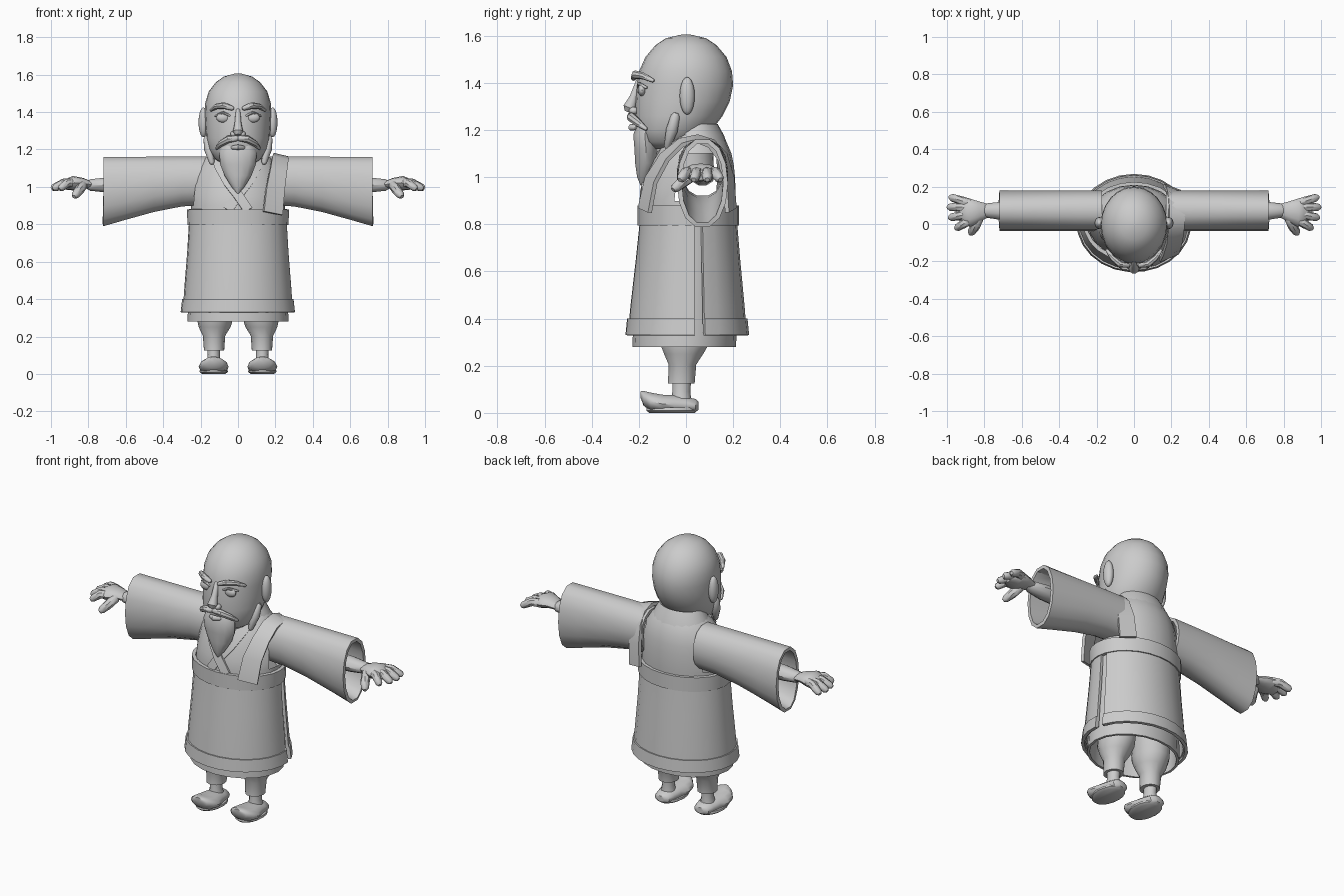
import bpy, bmesh, math
from mathutils import Vector

if "Cube" in bpy.data.objects:
    bpy.data.objects.remove(bpy.data.objects["Cube"])

grey = bpy.data.materials.new("plain_grey")
grey.diffuse_color = (0.6, 0.6, 0.6, 1)
grey.use_nodes = True
grey.node_tree.nodes["Principled BSDF"].inputs["Base Color"].default_value = grey.diffuse_color


def finish(name, bm, thick=0):
    bmesh.ops.recalc_face_normals(bm, faces=bm.faces)
    me = bpy.data.meshes.new(name)
    bm.to_mesh(me)
    bm.free()
    me.materials.append(grey)
    ob = bpy.data.objects.new(name, me)
    bpy.context.collection.objects.link(ob)
    if thick:
        m = ob.modifiers.new("thickness", 'SOLIDIFY')
        m.thickness = thick
        m.offset = -1
    return ob


def loft(name, rings, cap=True, closed=True, thick=0, cut=None):
    bm = bmesh.new()
    vs = [[bm.verts.new(p) for p in r] for r in rings]
    n = len(vs[0])
    for a, b in zip(vs, vs[1:]):
        for i in range(n if closed else n - 1):
            j = (i + 1) % n
            bm.faces.new((a[i], a[j], b[j], b[i]))
    if cap:
        bm.faces.new(vs[0])
        bm.faces.new(vs[-1])
    if cut:
        gone = [f for f in bm.faces if cut(f.calc_center_median())]
        bmesh.ops.delete(bm, geom=gone, context='FACES')
    return finish(name, bm, thick)


def oval(z, cy, rx, ry, n=20, cx=0, a0=0, a1=360):
    """Horizontal ring, or an arc when the angles do not close."""
    full = a1 - a0 == 360
    count = n if full else n + 1
    angles = [math.radians(a0 + (a1 - a0) * i / n) for i in range(count)]
    return [(cx + rx * math.cos(a), cy + ry * math.sin(a), z) for a in angles]


def tube(name, pts, radii, n=10, flat=1.0):
    """Round-ended tube along a path; flat squashes its vertical thickness."""
    pts = [Vector(p) for p in pts]
    d0 = (pts[0] - pts[1]).normalized()
    d1 = (pts[-1] - pts[-2]).normalized()
    ends = radii[0], radii[-1]
    pts = [pts[0] + d0 * ends[0] * .7] + pts + [pts[-1] + d1 * ends[1] * .7]
    radii = [ends[0] * .5] + list(radii) + [ends[1] * .5]
    rings = []
    for i, p in enumerate(pts):
        d = (pts[min(i + 1, len(pts) - 1)] - pts[max(i - 1, 0)]).normalized()
        up = Vector((0, 0, 1)) if abs(d.z) < .8 else Vector((0, 1, 0))
        side = d.cross(up).normalized()
        up = side.cross(d)
        rings.append([p + radii[i] * (side * math.cos(t) + up * flat * math.sin(t))
                      for t in (math.tau * k / n for k in range(n))])
    return loft(name, rings)


def ball(name, c, r, n=16):
    bm = bmesh.new()
    bmesh.ops.create_uvsphere(bm, u_segments=n, v_segments=10, radius=1)
    for v in bm.verts:
        v.co = Vector((c[i] + r[i] * v.co[i] for i in range(3)))
    return finish(name, bm)


# Head: stacked ovals (height, centre y, half width, half depth)
HEAD = [(1.605, 0, .02, .02), (1.59, 0, .075, .085), (1.56, 0, .118, .13),
        (1.51, 0, .157, .172), (1.45, -.002, .175, .197), (1.39, -.005, .178, .205),
        (1.32, -.015, .174, .2), (1.26, -.03, .17, .185), (1.2, -.05, .155, .16),
        (1.15, -.07, .125, .125), (1.12, -.07, .08, .08)]
loft("head", [oval(*h, n=24) for h in HEAD])
loft("neck", [oval(1.22, .01, .1, .1), oval(1.0, .03, .1, .09)])
loft("beard", [oval(*b, n=14) for b in [
    (1.22, -.165, .09, .045), (1.18, -.175, .1, .05), (1.12, -.17, .095, .05),
    (1.06, -.17, .072, .047), (1.0, -.18, .035, .028), (.965, -.188, .005, .005)]])
tube("nose", [(0, -.2, 1.41), (0, -.222, 1.34), (0, -.24, 1.295)], [.012, .018, .028])
tube("lower_lip", [(-.03, -.215, 1.21), (0, -.23, 1.212), (.03, -.215, 1.21)],
     [.01, .015, .01])
for s, side in ((-1, "right"), (1, "left")):
    ball(side + "_nostril", (s * .024, -.222, 1.282), (.017, .02, .016))
    ball(side + "_eye", (s * .08, -.187, 1.37), (.036, .018, .026))
    tube(side + "_eyelid", [(s * .042, -.2, 1.38), (s * .08, -.2, 1.397),
                            (s * .12, -.168, 1.38)], [.006, .008, .006], 8)
    tube(side + "_brow", [(s * .03, -.222, 1.42), (s * .075, -.215, 1.435),
                          (s * .115, -.182, 1.43), (s * .145, -.14, 1.41)],
         [.012, .018, .015, .008], 8)
    tube(side + "_moustache", [(s * .005, -.235, 1.26), (s * .05, -.232, 1.255),
                               (s * .09, -.205, 1.232), (s * .115, -.17, 1.205)],
         [.015, .02, .017, .008], 8)
    ball(side + "_ear", (s * .185, .005, 1.345), (.026, .032, .08))
    tube(side + "_sideburn", [(s * .165, -.045, 1.26), (s * .155, -.06, 1.2),
                              (s * .14, -.08, 1.13)], [.02, .026, .014])

# Upper robe: hollow, with openings into the sleeves
TORSO = [(.8, .01, .25, .195), (.9, .012, .25, .198), (.95, .016, .247, .194),
         (1.0, .022, .24, .186), (1.05, .028, .23, .175), (1.1, .035, .212, .158),
         (1.15, .04, .18, .132), (1.19, .045, .14, .1)]
loft("upper_robe", [oval(*t) for t in TORSO], cap=False,
     cut=lambda c: abs(c.x) > .17 and -.03 < c.y < .14 and .9 < c.z < 1.09)


def chest(x, z, lift=.012):
    """Point just in front of the upper robe."""
    for a, b in zip(TORSO, TORSO[1:]):
        if z <= b[0] or b is TORSO[-1]:
            t = (z - a[0]) / (b[0] - a[0])
            cy, rx, ry = (a[i] + (b[i] - a[i]) * t for i in (1, 2, 3))
            k = max(0, 1 - (x / rx) ** 2)
            return (x, cy - ry * math.sqrt(k) - lift, z)


# Collar: back band and two crossing front strips
loft("collar_band", [oval(1.14, .045, .175, .13, 16, 0, -25, 205),
                     oval(1.18, .045, .155, .115, 16, 0, -25, 205),
                     oval(1.225, .04, .13, .095, 16, 0, -25, 205)],
     cap=False, closed=False, thick=.015)
for s, side, lift in ((1, "right", .016), (-1, "left", .008)):
    path = [(-.125, 1.18), (-.1, 1.11), (-.055, 1.03), (0, .96), (.055, .88)]
    loft(side + "_collar_strip",
         [[chest(s * (x - .022), z - .015, lift), chest(s * (x + .022), z + .01, lift)]
          for x, z in path], cap=False, closed=False, thick=.012)

# Shoulder strap on one side only
STRAP = [(.14, .24, -.205, .87), (.155, .25, -.175, 1.0), (.175, .262, -.11, 1.1),
         (.185, .27, -.03, 1.165), (.19, .275, .05, 1.182), (.188, .272, .12, 1.16),
         (.18, .265, .175, 1.1), (.17, .255, .205, 1.0), (.16, .25, .215, .87)]
loft("shoulder_strap", [[(a, y, z), (b, .035 + (y - .035) * .82, z - .02)]
                        for a, b, y, z in STRAP], cap=False, closed=False, thick=.018)

# Skirt: inner layer, outer wrap with a slit, waistband and hem
loft("under_skirt", [oval(.28, -.008, .27, .22), oval(.34, -.005, .268, .22),
                     oval(.6, .005, .252, .205), oval(.84, .01, .245, .19)],
     cap=False, thick=.015)
A0, A1 = 17, 367
loft("outer_wrap", [oval(z, cy, rx, ry, 24, 0, A0, A1) for z, cy, rx, ry in [
    (.34, .005, .295, .252), (.45, .006, .288, .243), (.65, .008, .272, .222),
    (.82, .01, .262, .206)]], cap=False, closed=False, thick=.015)
loft("waistband", [oval(.795, .01, .27, .215, 24), oval(.88, .01, .273, .215, 24)],
     cap=False, thick=.02)
loft("hem_band", [oval(.33, .005, .307, .263, 24, 0, A0, A1),
                  oval(.4, .005, .299, .256, 24, 0, A0, A1)],
     cap=False, closed=False, thick=.018)


# Sleeves, arms and hands
def sleeve_ring(x, low, high, n=14):
    out = []
    for k in range(n):
        t = math.tau * k / n
        c, q = math.cos(t), math.sin(t)
        y = .07 + .108 * math.copysign(abs(c) ** .85, c)
        out.append((x, y, (low + high) / 2 + (high - low) / 2 * q))
    return out


FINGERS = [(.11, .975, .142), (.09, .985, .09), (.055, .978, .035), (.02, .945, -.02)]
for s, side in ((-1, "right"), (1, "left")):
    loft(side + "_sleeve", [sleeve_ring(s * x, lo, 1.165) for x, lo in
                            [(.17, .9), (.3, .892), (.45, .862), (.6, .82), (.72, .785)]],
         cap=False, thick=.02)
    tube(side + "_arm", [(s * .5, .07, 1.01), (s * .7, .07, 1.01), (s * .79, .072, 1.01)],
         [.055, .05, .038], flat=.85)
    tube(side + "_palm", [(s * .78, .072, 1.01), (s * .83, .068, 1.02),
                          (s * .88, .062, 1.02), (s * .9, .062, 1.015)],
         [.036, .055, .077, .068], 12, .5)
    for i, (y0, x1, y1) in enumerate(FINGERS):
        tube(f"{side}_finger_{i + 1}", [(s * .88, y0, 1.02), (s * (.88 + x1) / 2,
             (y0 + y1) / 2, 1.02), (s * x1, y1, .995)], [.025, .024, .02], 8)
    tube(side + "_thumb", [(s * .83, .03, 1.01), (s * .85, -.015, .98),
                           (s * .87, -.045, .955)], [.026, .026, .021], 8)

    # Trousers, ankle and upturned shoe
    cx = s * .13
    loft(side + "_trouser", [oval(z, cy, rx, ry, 14, s * x) for z, x, cy, rx, ry in [
        (.5, .115, 0, .105, .13), (.3, .122, -.005, .098, .11),
        (.25, .125, -.01, .085, .085), (.205, .128, -.015, .06, .06),
        (.125, .128, -.02, .054, .058)]])
    loft(side + "_ankle", [oval(.14, -.018, .035, .04, 12, cx),
                           oval(.09, -.02, .033, .038, 12, cx),
                           oval(.04, -.02, .045, .045, 12, cx)])
    shoe = []
    for y, cz, rx, rz in [(.054, .03, .025, .018), (.04, .03, .048, .03),
                          (0, .032, .058, .036), (-.05, .035, .066, .042),
                          (-.1, .038, .08, .04), (-.15, .047, .075, .04),
                          (-.18, .062, .05, .032), (-.193, .078, .02, .014)]:
        shoe.append([(cx + rx * math.cos(t), y, max(.004, cz + rz * math.sin(t)))
                     for t in (math.tau * k / 14 for k in range(14))])
    loft(side + "_shoe", shoe)
    loft(side + "_sole", [oval(z, -.06, rx, ry, 18, cx) for z, rx, ry in
                          [(0, .062, .098), (.01, .076, .11), (.022, .074, .108)]])

# Apply thickness, then smooth all but the sharp edges
bpy.ops.object.select_all(action='SELECT')
bpy.context.view_layer.objects.active = bpy.context.selected_objects[0]
bpy.ops.object.convert(target='MESH')
bpy.ops.object.shade_smooth_by_angle(angle=math.radians(40))
